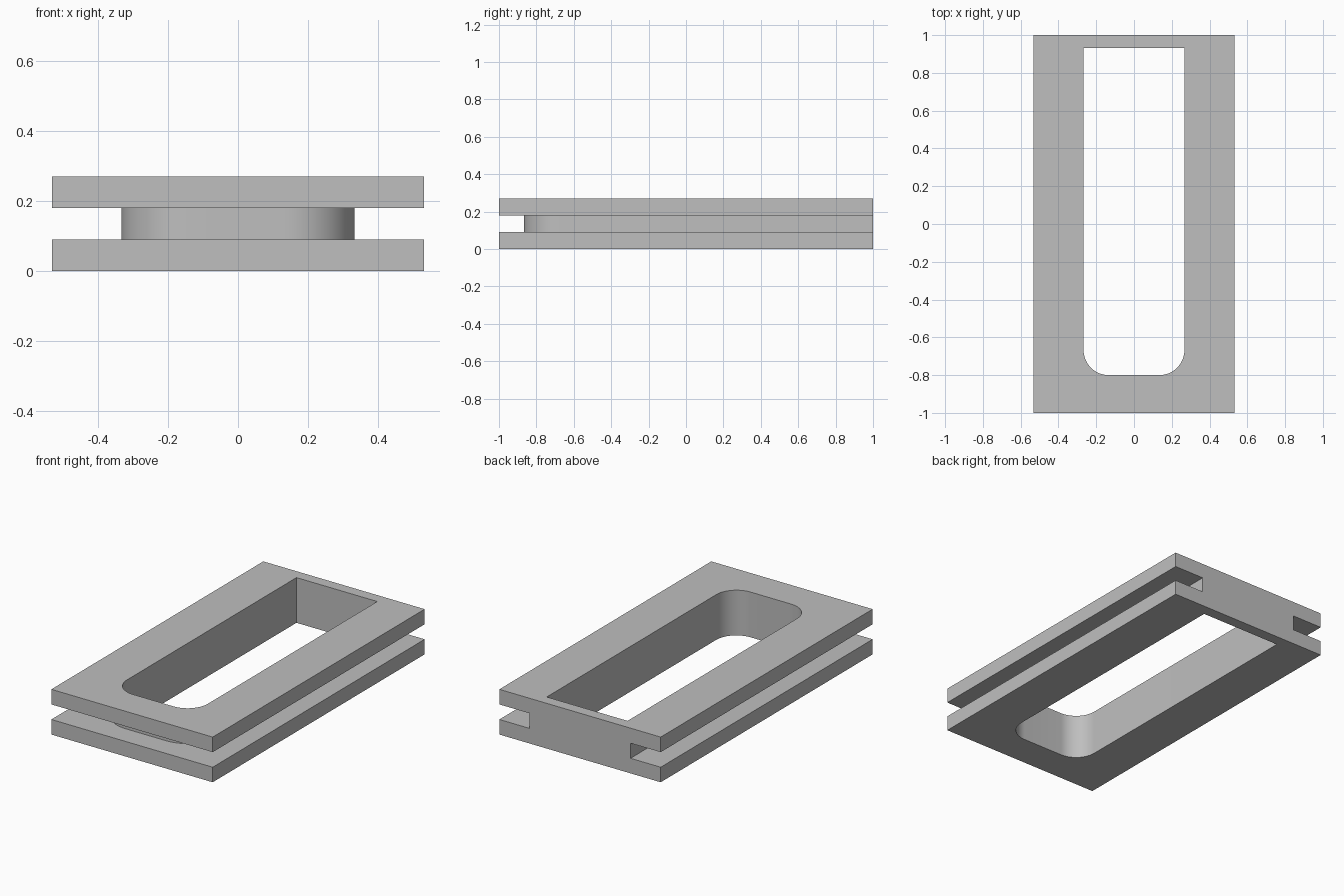
import bpy
import bmesh
import math

default = bpy.data.objects.get("Cube")
if default:
    bpy.data.objects.remove(default, do_unlink=True)

HALF_W, HALF_L, PLATE = 0.533, 1.0, 0.09
HEIGHT = PLATE * 3
WALL = 0.067                                   # thickness of the core wall
HOLE_W, HOLE_FRONT, HOLE_R = 0.267, -0.8, 0.133

grey = bpy.data.materials.new("Plain grey")
grey.use_nodes = True
grey.diffuse_color = (0.52, 0.52, 0.52, 1)
grey.node_tree.nodes["Principled BSDF"].inputs["Base Color"].default_value = grey.diffuse_color


def u_path(half_w, front, back, radius, steps=16):
    """U outline, open at the back, with rounded front corners."""
    pts = [(-half_w, back)]
    for side in (-1, 1):
        for i in range(steps + 1):
            t = i / steps if side < 0 else 1 - i / steps
            a = t * math.pi / 2
            pts.append((side * (half_w - radius + radius * math.cos(a)),
                        front + radius - radius * math.sin(a)))
    return pts + [(half_w, back)]


def prism(name, outline, z0, z1):
    """Extrude a flat outline from z0 up to z1."""
    bm = bmesh.new()
    face = bm.faces.new([bm.verts.new((x, y, z0)) for x, y in outline])
    top = bmesh.ops.extrude_face_region(bm, geom=[face])["geom"]
    verts = [v for v in top if isinstance(v, bmesh.types.BMVert)]
    bmesh.ops.translate(bm, verts=verts, vec=(0, 0, z1 - z0))
    bmesh.ops.recalc_face_normals(bm, faces=bm.faces)
    mesh = bpy.data.meshes.new(name)
    bm.to_mesh(mesh)
    bm.free()
    mesh.materials.append(grey)
    obj = bpy.data.objects.new(name, mesh)
    bpy.context.collection.objects.link(obj)
    return obj


def box_outline(w, front, back):
    return [(-w, back), (-w, front), (w, front), (w, back)]


# Solid block
frame = prism("grooved_frame", box_outline(HALF_W, -HALF_L, HALF_L), 0, HEIGHT)

# Long slot through the block, square at the back and rounded at the front
slot = prism("slot_cutter", u_path(HOLE_W, HOLE_FRONT, HALF_L - WALL, HOLE_R),
             -0.1, HEIGHT + 0.1)

# Groove around both sides and the front, following the slot at wall thickness
outer = box_outline(HALF_W + 0.2, -HALF_L - 0.2, HALF_L + 0.2)
inner = u_path(HOLE_W + WALL, HOLE_FRONT - WALL, HALF_L + 0.2, HOLE_R + WALL)
groove = prism("groove_cutter", outer + inner[::-1], PLATE, PLATE * 2)

# Cut both shapes and keep the finished mesh
for cutter in (slot, groove):
    cutter.hide_render = True
    mod = frame.modifiers.new(cutter.name, "BOOLEAN")
    mod.operation = "DIFFERENCE"
    mod.solver = "EXACT"
    mod.object = cutter
bpy.context.view_layer.update()
result = bpy.data.meshes.new_from_object(
    frame.evaluated_get(bpy.context.evaluated_depsgraph_get()))
frame.modifiers.clear()
frame.data = result
for cutter in (slot, groove):
    bpy.data.objects.remove(cutter, do_unlink=True)

# Smooth the rounded corners only
bpy.ops.object.select_all(action="DESELECT")
frame.select_set(True)
bpy.context.view_layer.objects.active = frame
bpy.ops.object.shade_smooth_by_angle(angle=math.radians(30))
